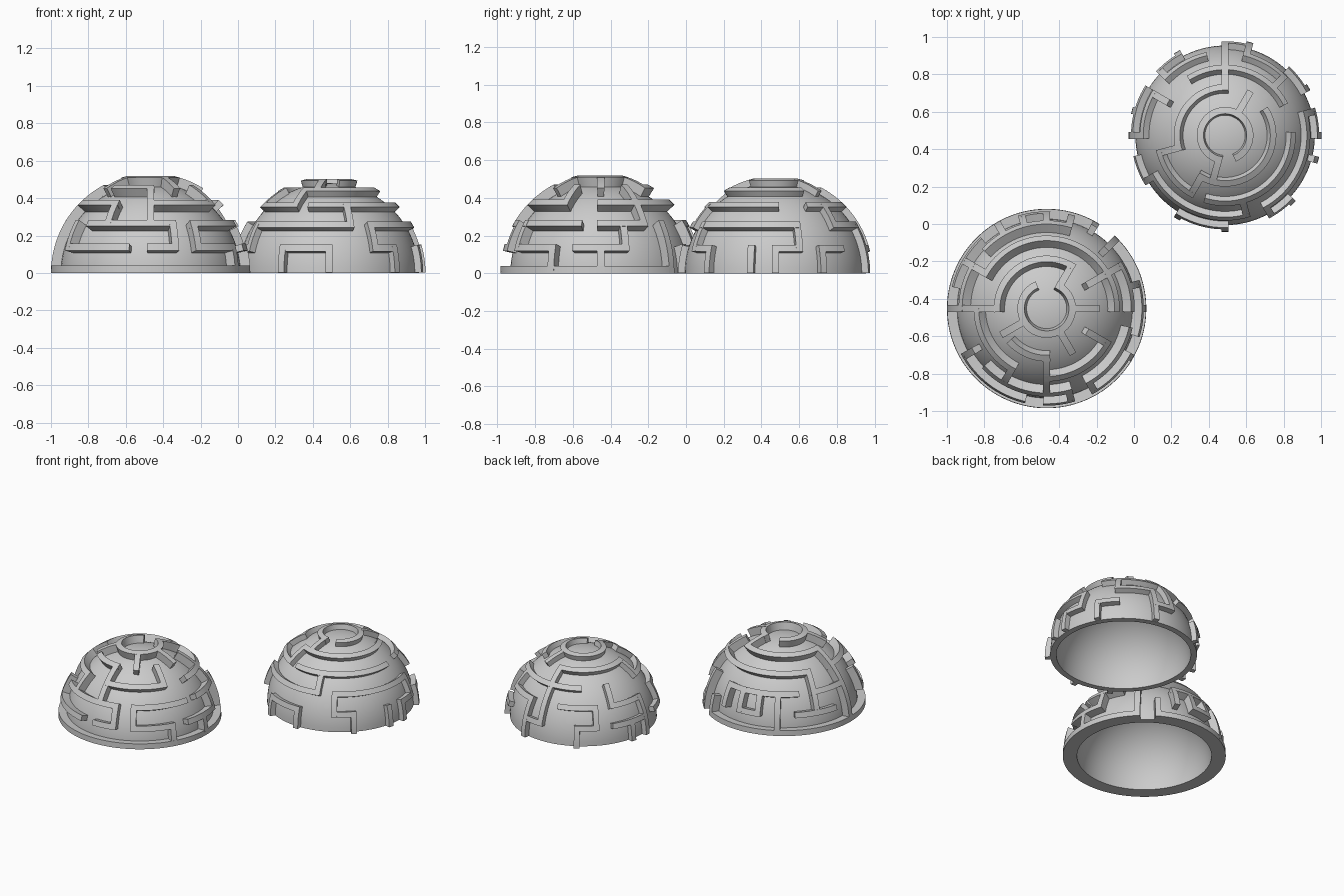
import bpy, bmesh, math
from mathutils import Vector

cube = bpy.data.objects.get("Cube")
if cube:
    bpy.data.objects.remove(cube, do_unlink=True)

grey = bpy.data.materials.new("light_grey")
grey.use_nodes = True
grey.diffuse_color = (0.6, 0.6, 0.6, 1)
grey.node_tree.nodes["Principled BSDF"].inputs["Base Color"].default_value = (0.6, 0.6, 0.6, 1)

STEP = math.radians(15)      # maze cell size
HALF = 0.036                 # half wall width, as an angle
OUTER, INNER = 0.48, 0.44    # shell radii
EQUATOR = math.pi / 2


def finish(bm, name, centre):
    bmesh.ops.recalc_face_normals(bm, faces=bm.faces)
    mesh = bpy.data.meshes.new(name)
    bm.to_mesh(mesh)
    bm.free()
    mesh.materials.append(grey)
    obj = bpy.data.objects.new(name, mesh)
    obj.location = centre
    bpy.context.collection.objects.link(obj)
    bpy.ops.object.select_all(action='DESELECT')
    obj.select_set(True)
    bpy.context.view_layer.objects.active = obj
    bpy.ops.object.shade_smooth_by_angle(angle=math.radians(30))


def sphere_point(r, theta, phi):
    return Vector((r * math.sin(theta) * math.cos(phi),
                   r * math.sin(theta) * math.sin(phi),
                   r * math.cos(theta)))


def row_angle(row):
    return min((row + 1) * STEP, EQUATOR - HALF)


def sweep(bm, sections):
    """Join four-point cross sections into a capped bar."""
    rings = [[bm.verts.new(p) for p in s] for s in sections]
    for a, b in zip(rings, rings[1:]):
        for i in range(4):
            j = (i + 1) % 4
            bm.faces.new((a[i], a[j], b[j], b[i]))
    bm.faces.new(rings[0])
    bm.faces.new(rings[-1])


def arc_wall(bm, top, row, start, end):
    """Wall along a circle of latitude."""
    theta = row_angle(row)
    pad = HALF / math.sin(theta)
    p0, p1 = start * STEP - pad, end * STEP + pad
    n = max(2, round((p1 - p0) / math.radians(3)))
    low = OUTER - 0.02
    sections = []
    for i in range(n + 1):
        phi = p0 + (p1 - p0) * i / n
        sections.append([sphere_point(r, theta + d, phi) for r, d in
                         ((low, -HALF), (top, -HALF), (top, HALF), (low, HALF))])
    sweep(bm, sections)


def rib_wall(bm, top, col, start, end):
    """Wall along a meridian, of constant width."""
    t0 = row_angle(start) - HALF * 0.95
    t1 = min(row_angle(end) + HALF * 0.95, EQUATOR)
    n = max(2, round((t1 - t0) / math.radians(3)))
    low = OUTER - 0.02
    sections = []
    for i in range(n + 1):
        theta = t0 + (t1 - t0) * i / n
        d = HALF / math.sin(theta)
        sections.append([sphere_point(r, theta, col * STEP + s) for r, s in
                         ((low, -d), (top, -d), (top, d), (low, d))])
    sweep(bm, sections)


def hollow_shell(name, centre):
    bm = bmesh.new()
    n = 24
    quarter = [EQUATOR * i / n for i in range(n + 1)]
    profile = [sphere_point(OUTER, t, 0) for t in quarter]
    profile += [sphere_point(INNER, t, 0) for t in reversed(quarter)]
    verts = [bm.verts.new(p) for p in profile]
    edges = [bm.edges.new(pair) for pair in zip(verts, verts[1:])
             if pair[0] is not verts[n] or pair[1] is verts[n + 1]]
    bmesh.ops.spin(bm, geom=verts + edges, cent=(0, 0, 0), axis=(0, 0, 1),
                   angle=math.tau, steps=96, use_duplicate=False)
    bmesh.ops.remove_doubles(bm, verts=bm.verts, dist=1e-5)
    finish(bm, name, centre)


def maze(name, centre, top, arcs, ribs):
    """Rows count down from the pole, columns count anticlockwise."""
    bm = bmesh.new()
    for row, spans in enumerate(arcs):
        for start, end in spans:
            arc_wall(bm, top, row, start, end)
    for col, start, end in ribs:
        rib_wall(bm, top, col, start, end)
    finish(bm, name, centre)


# Dome with the rim flange
front_centre = (-0.467, -0.452, 0)
hollow_shell("front_dome_shell", front_centre)
maze("front_dome_maze", front_centre, 0.533,
     [[(8, 28)],
      [(4, 12), (15, 18)],
      [(0, 10), (12, 16), (18, 22)],
      [(15, 19), (20, 23), (0, 2), (5, 9), (10, 12)],
      [(14, 17), (18, 19), (20, 22), (23, 25), (6, 7), (9, 11)],
      [(4, 27)]],
     [(4, 0, 1), (12, 1, 5), (18, 1, 3), (0, 0, 1), (20, 0, 1), (22, 1, 2),
      (2, 1, 3), (14, 0, 1), (14, 3, 4), (19, 3, 4), (0, 4, 5), (1, 3, 4),
      (6, 3, 4), (7, 3, 4), (8, 3, 5), (5, 3, 4), (10, 2, 4), (3, 3, 5),
      (4, 4, 5), (22, 4, 5), (20, 3, 4), (16, 2, 3)])

# Dome with the open lower edge
back_centre = (0.487, 0.474, 0)
hollow_shell("back_dome_shell", back_centre)
maze("back_dome_maze", back_centre, 0.516,
     [[(20, 41)],
      [(6, 13), (16, 26)],
      [(2, 8), (13, 16), (17, 24)],
      [(14, 19), (20, 25), (3, 5), (7, 9), (10, 12)],
      [(16, 18), (0, 1), (2, 3), (5, 6), (8, 9), (10, 12), (13, 14), (20, 21)]],
     [(6, 1, 4), (4, 0, 1), (17, 0, 1), (13, 1, 2), (16, 1, 2), (16, 4, 5),
      (19, 2, 3), (20, 3, 4), (2, 4, 5), (23, 4, 5), (0, 4, 5), (5, 3, 5),
      (9, 3, 4), (8, 4, 5), (11, 4, 5), (12, 3, 5), (10, 2, 3), (14, 3, 4),
      (18, 4, 5), (21, 4, 5), (3, 2, 3), (1, 3, 4)])
